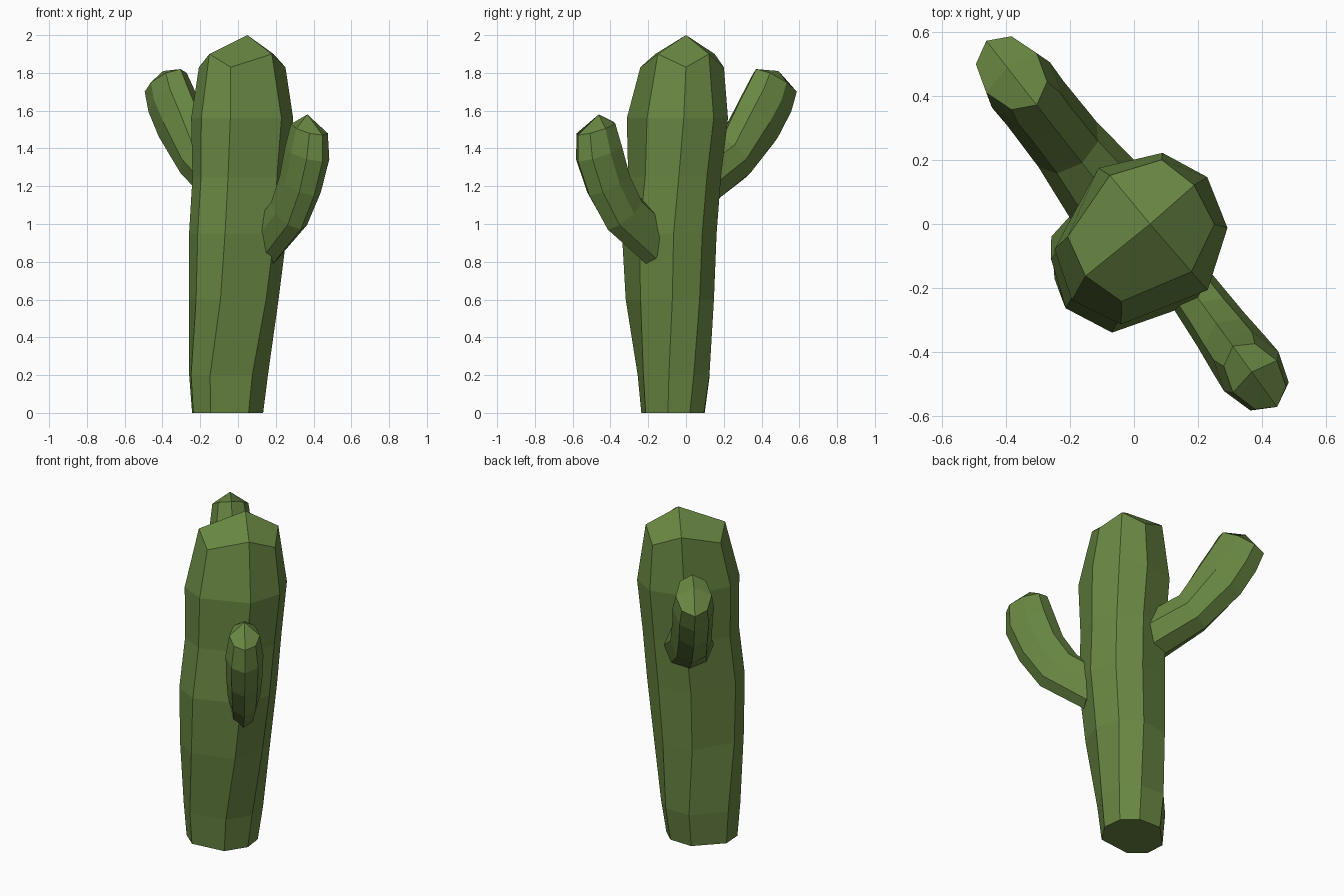
import bpy
from math import sin, cos, radians, pi
from mathutils import Vector

if "Cube" in bpy.data.objects:
    bpy.data.objects.remove(bpy.data.objects["Cube"])

green = bpy.data.materials.new("cactus_green")
green.diffuse_color = (0.14, 0.24, 0.055, 1)
green.use_nodes = True
green.node_tree.nodes["Principled BSDF"].inputs["Base Color"].default_value = green.diffuse_color


def tube(name, rings, tip, first):
    """Skin 8-sided rings; the end is closed by four quads meeting at the tip."""
    n = 8
    verts = [v for ring in rings for v in ring] + [tip]
    faces = [tuple(reversed(range(n)))]
    for r in range(len(rings) - 1):
        for i in range(n):
            a, b = r * n + i, r * n + (i + 1) % n
            faces.append((a, b, b + n, a + n))
    o = (len(rings) - 1) * n
    for i in range(first, n + first, 2):
        faces.append((len(verts) - 1, o + i % n, o + (i + 1) % n, o + (i + 2) % n))
    mesh = bpy.data.meshes.new(name)
    mesh.from_pydata([tuple(v) for v in verts], [], faces)
    mesh.materials.append(green)
    ob = bpy.data.objects.new(name, mesh)
    bpy.context.collection.objects.link(ob)
    # consistent outward normals
    import bmesh
    bm = bmesh.new()
    bm.from_mesh(mesh)
    bmesh.ops.recalc_face_normals(bm, faces=bm.faces)
    bm.to_mesh(mesh)
    bm.free()


# Trunk: centre x, y, radius x, y, height, twist of each ring
trunk = [
    (-0.055, -0.07, 0.19, 0.185, 0.0, -13),
    (-0.05, -0.065, 0.21, 0.21, 0.2, -12),
    (-0.022, -0.085, 0.237, 0.24, 0.6, -2),
    (0.0, -0.088, 0.26, 0.255, 0.95, 0),
    (0.015, -0.06, 0.257, 0.25, 1.25, 0),
    (0.022, -0.045, 0.272, 0.27, 1.56, 2),
    (0.022, -0.02, 0.23, 0.225, 1.83, 0),
]
angles = [185, 220, 255, 320, 5, 41, 74, 119]
swell = [1, 1.07, 1.02, 0.97, 1, 1.04, 1.02, 0.95]
rings = []
for k, (cx, cy, rx, ry, z, twist) in enumerate(trunk):
    top = k == len(trunk) - 1
    ring = []
    for i, (a, f) in enumerate(zip(angles, swell)):
        t = radians(a + twist)
        lift, g = (0.07, 0.92) if top and i % 2 else (0, 1)
        ring.append(Vector((cx + rx * f * g * cos(t), cy + ry * f * g * sin(t), z + lift)))
    rings.append(ring)
tube("trunk", rings, Vector((0.05, 0, 2.0)), 1)


def arm(name, direction, offset, profile, tip):
    """Profile rows: outer reach, outer z, inner reach, inner z, half width."""
    d = Vector((*direction, 0)).normalized()
    side = Vector((-d.y, d.x, 0))
    up = Vector((0, 0, 1))
    base = side * offset
    rings = []
    for s0, z0, s1, z1, w in profile:
        outer, inner = base + d * s0 + up * z0, base + d * s1 + up * z1
        mid, half = (outer + inner) / 2, (outer - inner) / 2
        rings.append([mid + half * cos(i * pi / 4) + side * w * sin(i * pi / 4)
                      for i in range(8)])
    tube(name, rings, base + d * tip[0] + up * tip[1], 0)


# Lower arm, front right
arm("front_arm", (0.59, -0.81), 0.025, [
    (0.28, 0.79, 0.10, 0.98, 0.075),
    (0.53, 0.97, 0.32, 1.14, 0.09),
    (0.65, 1.15, 0.40, 1.27, 0.1),
    (0.725, 1.33, 0.45, 1.42, 0.105),
    (0.725, 1.47, 0.49, 1.54, 0.085),
], (0.59, 1.58))

# Upper arm, back left
arm("back_arm", (-0.617, 0.787), 0.01, [
    (0.12, 1.07, 0.08, 1.36, 0.14),
    (0.40, 1.24, 0.25, 1.45, 0.115),
    (0.60, 1.43, 0.37, 1.65, 0.112),
    (0.69, 1.57, 0.43, 1.74, 0.115),
    (0.735, 1.68, 0.48, 1.82, 0.1),
], (0.63, 1.81))
